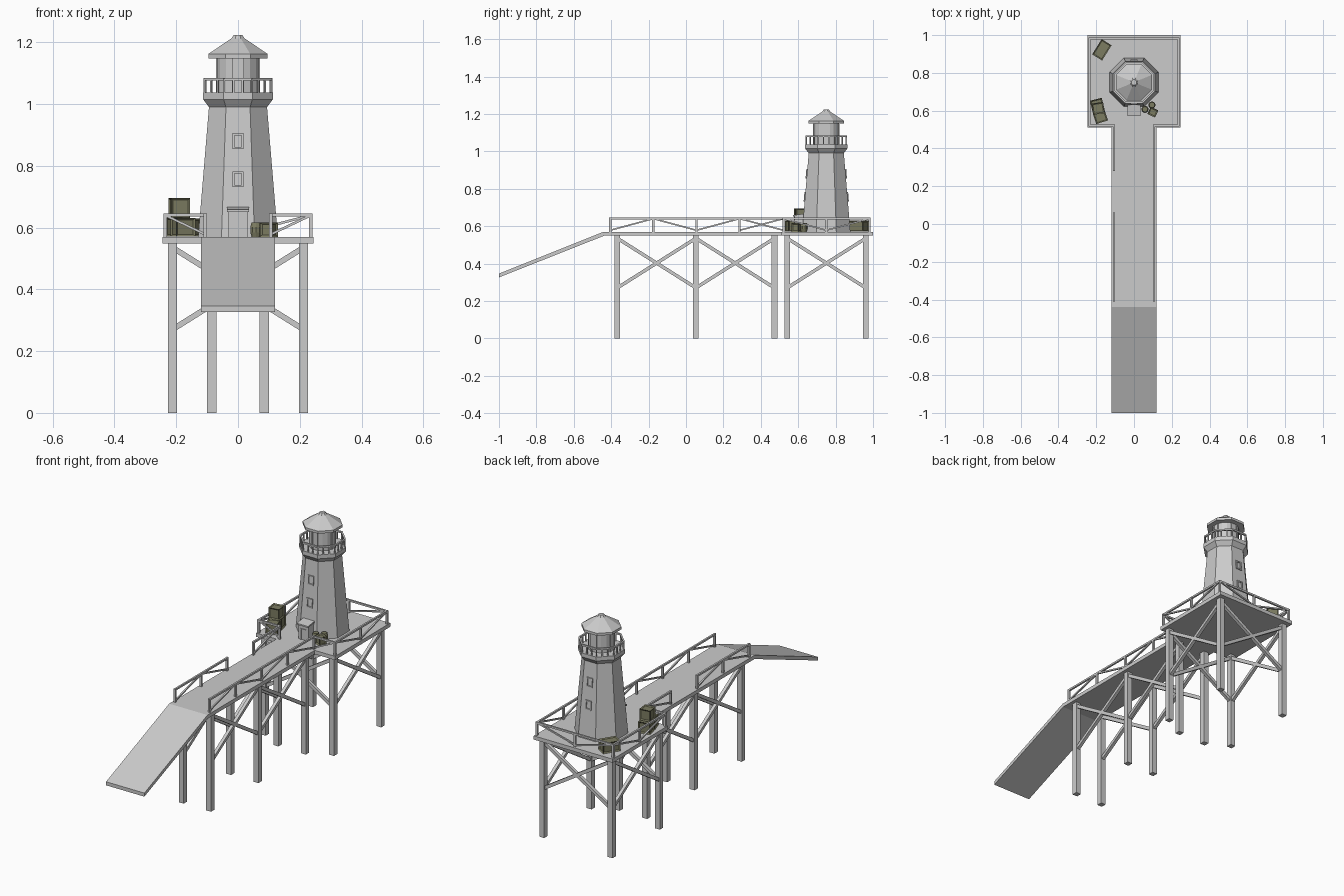
import bpy, bmesh, math
from mathutils import Vector, Matrix

if "Cube" in bpy.data.objects:
    bpy.data.objects.remove(bpy.data.objects["Cube"])

olive = bpy.data.materials.new("olive")
olive.diffuse_color = (0.20, 0.20, 0.12, 1)
olive.use_nodes = True
olive.node_tree.nodes["Principled BSDF"].inputs["Base Color"].default_value = olive.diffuse_color


def finish(name, bm, mat=None):
    bmesh.ops.recalc_face_normals(bm, faces=bm.faces[:])
    me = bpy.data.meshes.new(name)
    bm.to_mesh(me)
    bm.free()
    ob = bpy.data.objects.new(name, me)
    bpy.context.collection.objects.link(ob)
    if mat:
        me.materials.append(mat)
    return ob


def box(bm, c, s, rot=0):
    m = Matrix.Translation(c) @ Matrix.Rotation(rot, 4, 'Z') @ Matrix.Diagonal((*s, 1))
    return bmesh.ops.create_cube(bm, size=1, matrix=m)["verts"]


def beam(bm, a, b, w, h=None):
    a, b = Vector(a), Vector(b)
    d = b - a
    q = d.to_track_quat('Z', 'Y').to_matrix().to_4x4()
    m = Matrix.Translation((a + b) / 2) @ q @ Matrix.Diagonal((w, h or w, d.length, 1))
    bmesh.ops.create_cube(bm, size=1, matrix=m)


def prism(name, sections, n=8, mat=None, centre=(0, 0.75)):
    """Stacked polygon rings from (apothem, z) pairs, flat side to the front."""
    bm = bmesh.new()
    rings = []
    for r, z in sections:
        R = r / math.cos(math.pi / n)
        rings.append([bm.verts.new((centre[0] + R * math.cos((i + .5) * math.tau / n),
                                    centre[1] + R * math.sin((i + .5) * math.tau / n), z))
                      for i in range(n)])
    for lo, hi in zip(rings, rings[1:]):
        for i in range(n):
            bm.faces.new((lo[i], lo[(i + 1) % n], hi[(i + 1) % n], hi[i]))
    bm.faces.new(rings[0])
    bm.faces.new(rings[-1])
    return finish(name, bm, mat)


# Platform and walkway with ramp
TOP, T = 0.57, 0.021
bm = bmesh.new()
box(bm, (0, 0.755, TOP - T / 2), (0.49, 0.49, T))
finish("platform_deck", bm)

bm = bmesh.new()
side = [(-1, 0.346), (-0.44, TOP), (0.512, TOP), (0.512, TOP - T), (-0.437, TOP - T), (-1, 0.326)]
left, right = ([bm.verts.new((x, y, z)) for y, z in side] for x in (-0.119, 0.119))
for i in range(6):
    j = (i + 1) % 6
    bm.faces.new((left[i], left[j], right[j], right[i]))
for s in (left, right):
    bm.faces.new((s[0], s[1], s[4], s[5]))
    bm.faces.new((s[1], s[2], s[3], s[4]))
finish("walkway_and_ramp", bm)


# Legs and cross braces
def cross(bm, p, q):
    beam(bm, (*p, 0.535), (*q, 0.27), 0.018)
    beam(bm, (*p, 0.27), (*q, 0.535), 0.018)


legs, braces = bmesh.new(), bmesh.new()
PX, PY0, PY1 = 0.212, 0.541, 0.961
for s in (-1, 1):
    for y in (PY0, PY1):
        box(legs, (s * PX, y, 0.275), (0.03, 0.03, 0.55))
    ys = (-0.367, 0.053, 0.473)
    for y in ys:
        box(legs, (s * 0.085, y, 0.275), (0.03, 0.03, 0.55))
    for a, b in zip(ys, ys[1:]):
        cross(braces, (s * 0.085, a), (s * 0.085, b))
    cross(braces, (s * PX, PY0), (s * PX, PY1))
for y in (PY0, PY1):
    cross(braces, (-PX, y), (PX, y))
finish("support_legs", legs)
finish("cross_braces", braces)


# Deck railings: posts, top rail and alternating diagonals
def railing(name, pts):
    bm = bmesh.new()
    lo, hi = TOP + 0.008, 0.64
    for x, y in pts:
        box(bm, (x, y, (TOP + 0.645) / 2), (0.011, 0.011, 0.645 - TOP))
    for i, (p, q) in enumerate(zip(pts, pts[1:])):
        beam(bm, (*p, hi), (*q, hi), 0.010)
        z = (hi, lo) if i % 2 else (lo, hi)
        beam(bm, (*p, z[0]), (*q, z[1]), 0.008)
    finish(name, bm)


E, W, F, B = 0.236, 0.106, 0.521, 0.982
railing("walkway_rail_right", [(W, y) for y in (-0.405, -0.175, 0.056, 0.287, F)])
railing("walkway_rail_left_near", [(-W, y) for y in (-0.405, -0.175, 0.056)])
railing("walkway_rail_left_far", [(-W, 0.287), (-W, F)])
railing("platform_rail", [(-W, F), (-E, F), (-E, 0.75), (-E, B), (0, B), (E, B),
                          (E, 0.75), (E, F), (W, F)])

# Tower, gallery, lantern and roof
prism("tower", [(0.129, TOP), (0.094, 0.99), (0.113, 1.015), (0.113, 1.037)])
prism("lantern", [(0.068, 1.037), (0.068, 1.15)], 16)
prism("roof", [(0.096, 1.148), (0.096, 1.162), (0.022, 1.212), (0.014, 1.223)])

bm = bmesh.new()
for i in range(4):
    a = i * math.pi / 2
    for s in (-0.016, 0.016):
        p = Matrix.Rotation(a, 2) @ Vector((s, -0.068))
        box(bm, (p.x, 0.75 + p.y, 1.092), (0.006, 0.006, 0.11), a)
finish("lantern_mullions", bm)

bm = bmesh.new()
R = 0.107 / math.cos(math.pi / 8)
c = [Vector((R * math.cos((i + .5) * math.pi / 4), 0.75 + R * math.sin((i + .5) * math.pi / 4), 1.08))
     for i in range(8)]
for i in range(8):
    p, q = c[i], c[(i + 1) % 8]
    beam(bm, p, q, 0.009)
    for k in range(3):
        b = p.lerp(q, k / 3)
        box(bm, (b.x, b.y, 1.058), (0.006, 0.006, 0.046), (i + 1) * math.pi / 4)
finish("gallery_rail", bm)


# Window frames on the sloping front and back faces
def frame(bm, s, z0, z1, w):
    def pt(x, z):
        return (x, 0.75 + s * (0.129 - 0.035 * (z - TOP) / 0.42 + 0.002), z)
    for z in (z0, z1):
        beam(bm, pt(-w - 0.003, z), pt(w + 0.003, z), 0.007)
    for x in (-w, w):
        beam(bm, pt(x, z0), pt(x, z1), 0.007)


bm = bmesh.new()
for s in (-1, 1):
    frame(bm, s, 0.734, 0.778, 0.015)
    frame(bm, s, 0.858, 0.902, 0.015)
finish("window_frames", bm)

# Entrance porch with sloping roof and door frame
bm = bmesh.new()
vs = box(bm, (0, 0.61, 0.614), (0.062, 0.06, 0.088))
for v in vs:
    if v.co.z > 0.6 and v.co.y > 0.6:
        v.co.z += 0.008
vs = box(bm, (0, 0.607, 0.66), (0.07, 0.072, 0.008))
for v in vs:
    v.co.z += 0.004 if v.co.y > 0.6 else -0.006
finish("porch", bm)
bm = bmesh.new()
for x in (-0.015, 0.015):
    box(bm, (x, 0.579, 0.6), (0.005, 0.005, 0.06))
box(bm, (0, 0.579, 0.629), (0.035, 0.005, 0.005))
finish("door_frame", bm)


# Cargo: panelled crates and small barrels
def crate(name, c, s, deg):
    bm = bmesh.new()
    box(bm, c, s, math.radians(deg))
    bmesh.ops.recalc_face_normals(bm, faces=bm.faces[:])
    bmesh.ops.inset_individual(bm, faces=bm.faces[:], thickness=0.009, depth=-0.005)
    finish(name, bm, olive)


crate("crate_rear", (-0.195, 0.63, 0.602), (0.065, 0.062, 0.062), 14)
crate("crate_front", (-0.178, 0.567, 0.601), (0.065, 0.06, 0.06), 18)
crate("crate_upper", (-0.19, 0.612, 0.664), (0.062, 0.06, 0.062), 8)
crate("chest", (-0.17, 0.922, 0.6), (0.095, 0.062, 0.058), 58)
crate("small_crate", (0.1, 0.592, 0.593), (0.045, 0.042, 0.046), -25)
for i, (x, y) in enumerate([(0.058, 0.607), (0.095, 0.63)]):
    prism(f"barrel_{i + 1}", [(0.014, TOP), (0.018, 0.584), (0.018, 0.602), (0.014, 0.617)],
          10, olive, (x, y))
